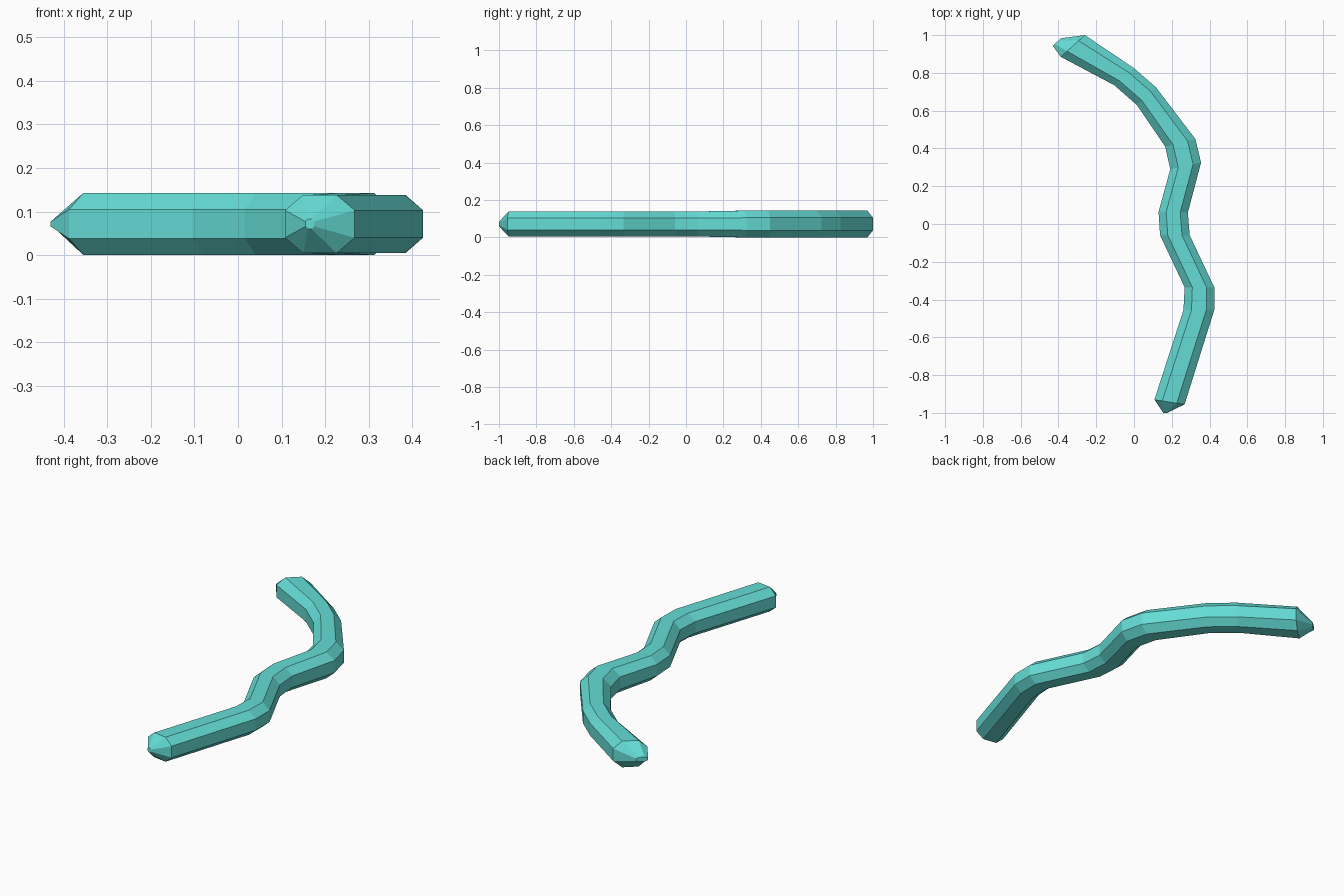
import bpy, bmesh
from mathutils import Vector

if "Cube" in bpy.data.objects:
    bpy.data.objects.remove(bpy.data.objects["Cube"])

# Left and right edge of each cross-section along the bent tube (x, y, x, y)
STATIONS = [
    (0.108, -0.93, 0.268, -0.955),
    (0.262, -0.455, 0.425, -0.455),
    (0.268, -0.335, 0.425, -0.335),
    (0.138, -0.06, 0.295, -0.06),
    (0.130, 0.065, 0.285, 0.06),
    (0.192, 0.29, 0.355, 0.325),
    (0.165, 0.41, 0.325, 0.45),
    (0.015, 0.63, 0.115, 0.725),
    (-0.105, 0.735, 0.0, 0.825),
    (-0.388, 0.885, -0.26, 1.0),
]
# Octagon with a flat top: (fraction across, fraction of half height)
OCTAGON = [(0, -.47), (.26, -1), (.74, -1), (1, -.47),
           (1, .47), (.74, 1), (.26, 1), (0, .47)]
MID_Z = 0.0715


def ring(bm, edge, half):
    left, right = Vector(edge[:2]), Vector(edge[2:])
    return [bm.verts.new((*left.lerp(right, u), MID_Z + half * v))
            for u, v in OCTAGON]


bm = bmesh.new()
# Small blunt tips close both ends
rings = [ring(bm, (0.155, -1.0, 0.175, -1.0), 0.012)]
for i, edge in enumerate(STATIONS):
    rings.append(ring(bm, edge, 0.067 if i < 5 else 0.0715))
rings.append(ring(bm, (-0.43, 0.943, -0.387, 0.983), 0.012))

# Tube walls and end faces
for a, b in zip(rings, rings[1:]):
    for k in range(8):
        n = (k + 1) % 8
        bm.faces.new((a[k], a[n], b[n], b[k]))
bm.faces.new(rings[0])
bm.faces.new(rings[-1])
bmesh.ops.recalc_face_normals(bm, faces=bm.faces)

mesh = bpy.data.meshes.new("bent_tube")
bm.to_mesh(mesh)
bm.free()
tube = bpy.data.objects.new("bent_tube", mesh)
bpy.context.collection.objects.link(tube)

# Turquoise colour
mat = bpy.data.materials.new("turquoise")
mat.diffuse_color = (0.13, 0.72, 0.67, 1)
mat.use_nodes = True
mat.node_tree.nodes["Principled BSDF"].inputs["Base Color"].default_value = mat.diffuse_color
mesh.materials.append(mat)
